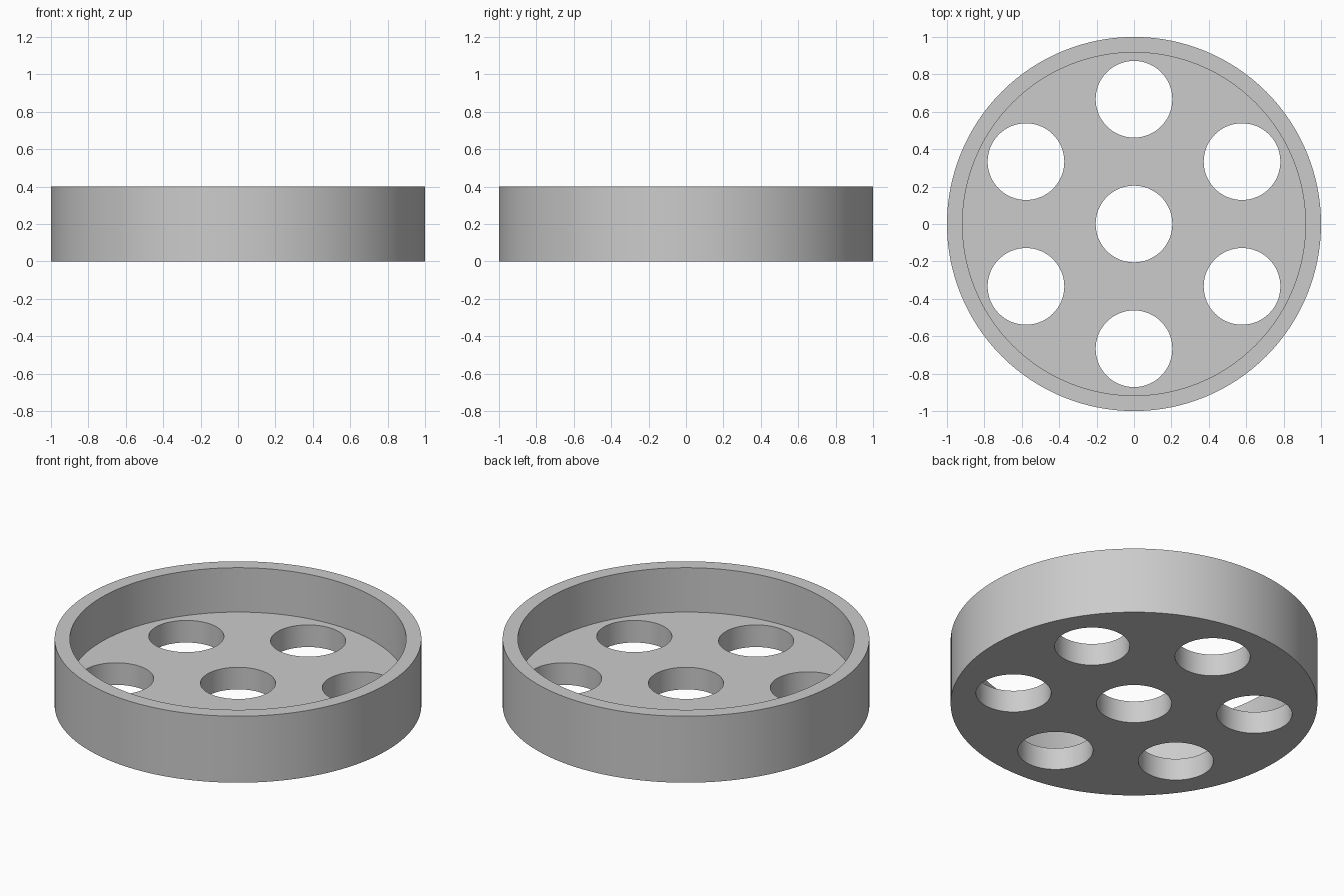
import bpy
from math import sin, cos, pi

default_cube = bpy.data.objects.get("Cube")
if default_cube:
    bpy.data.objects.remove(default_cube, do_unlink=True)

HEIGHT = 0.4
FLOOR = 0.133
INNER_RADIUS = 0.917
HOLE_RADIUS = 0.205
RING_RADIUS = 0.667

grey = bpy.data.materials.new("light_grey")
grey.use_nodes = True
colour = (0.6, 0.6, 0.6, 1)
grey.diffuse_color = colour
grey.node_tree.nodes["Principled BSDF"].inputs["Base Color"].default_value = colour


def cylinder(name, radius, bottom, top, x=0, y=0, sides=128):
    bpy.ops.mesh.primitive_cylinder_add(
        vertices=sides, radius=radius, depth=top - bottom,
        location=(x, y, (bottom + top) / 2))
    obj = bpy.context.object
    obj.name = name
    obj.data.materials.append(grey)
    return obj


# Solid disc that becomes the shallow cup
dish = cylinder("perforated_dish", 1, 0, HEIGHT)

# Cavity above the floor, centre hole and ring of six holes
cutters = [cylinder("cavity_cutter", INNER_RADIUS, FLOOR, HEIGHT + 0.2),
           cylinder("centre_hole_cutter", HOLE_RADIUS, -0.2, HEIGHT, sides=64)]
for i in range(6):
    angle = pi / 2 + i * pi / 3
    cutters.append(cylinder("ring_hole_cutter", HOLE_RADIUS, -0.2, HEIGHT,
                            RING_RADIUS * cos(angle), RING_RADIUS * sin(angle), 64))

# Cut each opening, then discard its cutter
bpy.ops.object.select_all(action="DESELECT")
dish.select_set(True)
bpy.context.view_layer.objects.active = dish
for cutter in cutters:
    cutter.hide_render = True
    cut = dish.modifiers.new("cut", "BOOLEAN")
    cut.operation = "DIFFERENCE"
    cut.solver = "EXACT"
    cut.object = cutter
    bpy.ops.object.modifier_apply(modifier=cut.name)
    bpy.data.objects.remove(cutter, do_unlink=True)

# Round walls with crisp rims
bpy.ops.object.shade_smooth_by_angle(angle=pi / 6)
